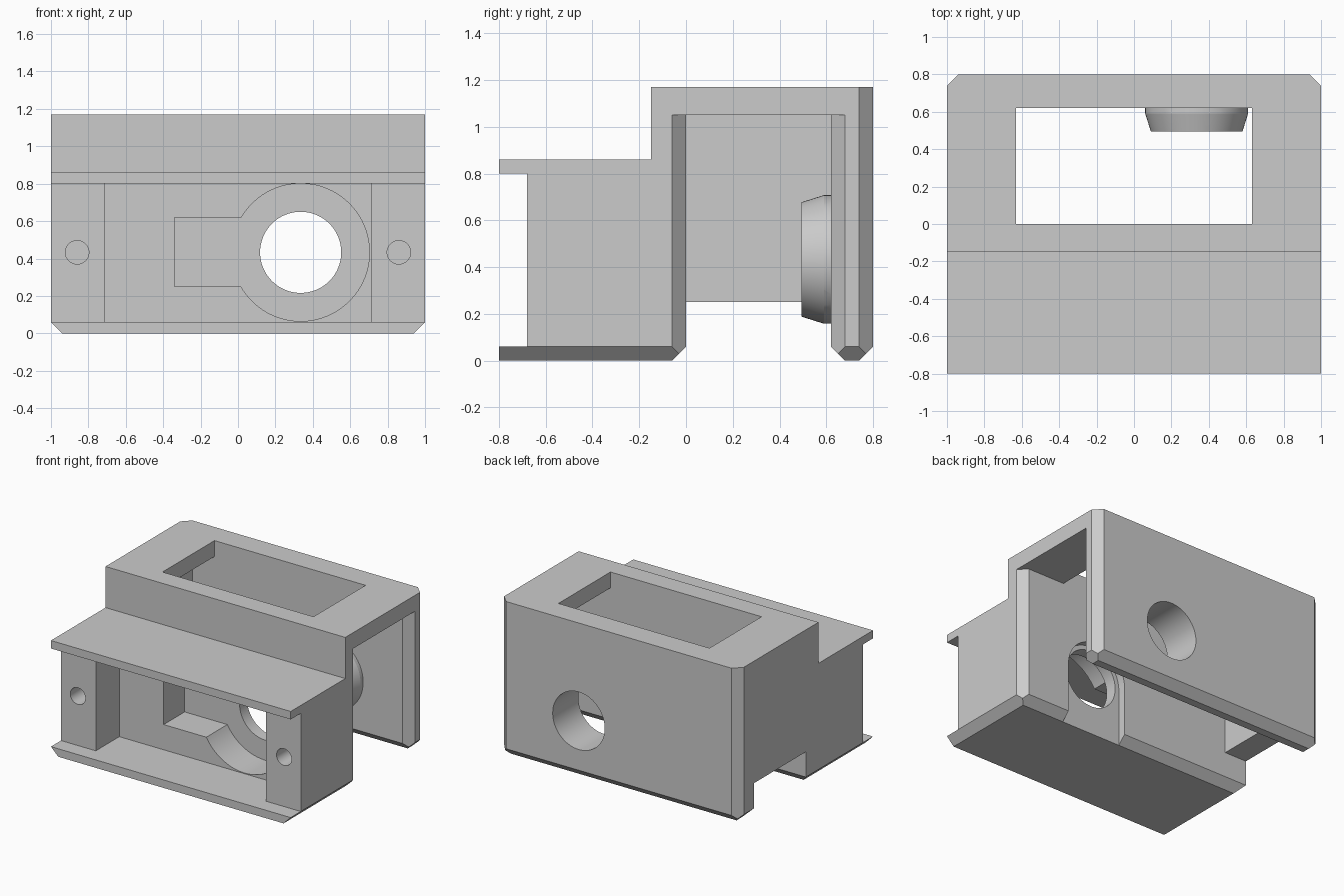
import bpy, bmesh, math
from mathutils import Matrix, Vector

cube = bpy.data.objects.get("Cube")
if cube:
    bpy.data.objects.remove(cube, do_unlink=True)

grey = bpy.data.materials.new("plain grey")
grey.use_nodes = True
grey.diffuse_color = (0.6, 0.6, 0.6, 1)
grey.node_tree.nodes["Principled BSDF"].inputs["Base Color"].default_value = (0.6, 0.6, 0.6, 1)


def finish(bm, name):
    bmesh.ops.recalc_face_normals(bm, faces=bm.faces)
    mesh = bpy.data.meshes.new(name)
    bm.to_mesh(mesh)
    bm.free()
    mesh.materials.append(grey)
    ob = bpy.data.objects.new(name, mesh)
    bpy.context.collection.objects.link(ob)
    return ob


def box(name, x, y, z):
    bm = bmesh.new()
    size = [b - a for a, b in (x, y, z)]
    mid = [(a + b) / 2 for a, b in (x, y, z)]
    bmesh.ops.create_cube(bm, size=1, matrix=Matrix.Translation(mid) @ Matrix.Diagonal((*size, 1)))
    return finish(bm, name)


def round_y(name, x, z, y, r_front, r_back=None, sides=64):
    """Cylinder or cone lying along y."""
    bm = bmesh.new()
    m = Matrix.Translation((x, (y[0] + y[1]) / 2, z)) @ Matrix.Rotation(math.pi / 2, 4, "X")
    bmesh.ops.create_cone(bm, cap_ends=True, segments=sides, radius1=r_back or r_front,
                          radius2=r_front, depth=y[1] - y[0], matrix=m)
    return finish(bm, name)


def prism(name, points, direction):
    bm = bmesh.new()
    face = bm.faces.new([bm.verts.new(p) for p in points])
    new = bmesh.ops.extrude_face_region(bm, geom=[face])["geom"]
    bmesh.ops.translate(bm, vec=direction, verts=[v for v in new if isinstance(v, bmesh.types.BMVert)])
    return finish(bm, name)


def combine(target, tool, operation="DIFFERENCE"):
    mod = target.modifiers.new(operation, "BOOLEAN")
    mod.operation, mod.solver, mod.object = operation, "EXACT", tool
    bpy.context.view_layer.objects.active = target
    bpy.ops.object.modifier_apply(modifier=mod.name)
    bpy.data.objects.remove(tool, do_unlink=True)


C = 0.06                # chamfer
HX, HZ = 0.335, 0.433   # bore centre

# Housing: side profile drawn out across the width
profile = [(-.8, 0), (-C, 0), (0, C), (0, 1.05), (.62, 1.05), (.62, C), (.62 + C, 0), (.8 - C, 0),
           (.8, C), (.8, 1.17), (-.15, 1.17), (-.15, .86), (-.8, .86)]
housing = prism("housing", [(-1, y, z) for y, z in profile], Vector((2, 0, 0)))

# Front recess between the flanges, and the pocket between the pillars
combine(housing, box("flange_gap", (-1.1, 1.1), (-.9, -.68), (C, .8)))
combine(housing, box("pocket", (-.71, .71), (-.75, -.4), (C, .8)))

# Corner chamfers: a diamond centred on each edge
d = [(C, 0), (0, C), (-C, 0), (0, -C)]
for x in (-1, 1):
    combine(housing, prism("bottom_bevel", [(x + a, -.9, b) for a, b in d], Vector((0, 1.8, 0))))
for x, y, top in ((-1, .8, 1.3), (1, .8, 1.3), (1, 0, 1.05), (1, .62, 1.05)):
    combine(housing, prism("corner_bevel", [(x + a, y + b, -.1) for a, b in d], Vector((0, 0, top + .1))))

# Top window and the closed side wall
combine(housing, box("top_window", (-.63, .63), (0, .62), (1, 1.3)))
combine(housing, box("side_wall", (-1, -.815), (-.03, .65), (.25, 1.08)), "UNION")

# Keyhole recess in the pocket floor
combine(housing, round_y("keyhole_round", HX, HZ, (-.5, -.15), .368))
combine(housing, box("keyhole_slot", (-.34, HX), (-.5, -.15), (.25, .62)))

# Open-bottomed guide on the rear of the front block
combine(housing, round_y("guide_round", HX, HZ, (-C, .1), .25))
combine(housing, box("guide_slot", (HX - .25, HX + .25), (-C, .1), (-.1, HZ)))

# Tapered boss inside the back wall
combine(housing, round_y("boss_base", HX, HZ, (.59, .7), .275), "UNION")
combine(housing, round_y("boss_taper", HX, HZ, (.495, .59), .245, .275), "UNION")

# Main bore and the screw holes
combine(housing, round_y("bore", HX, HZ, (-.3, .9), .217))
for x in (-.86, .86):
    combine(housing, round_y("screw_hole", x, HZ, (-.8, -.38), .063, sides=32))

bpy.ops.object.select_all(action="DESELECT")
housing.select_set(True)
bpy.context.view_layer.objects.active = housing
bpy.ops.object.shade_smooth_by_angle(angle=math.radians(12))
